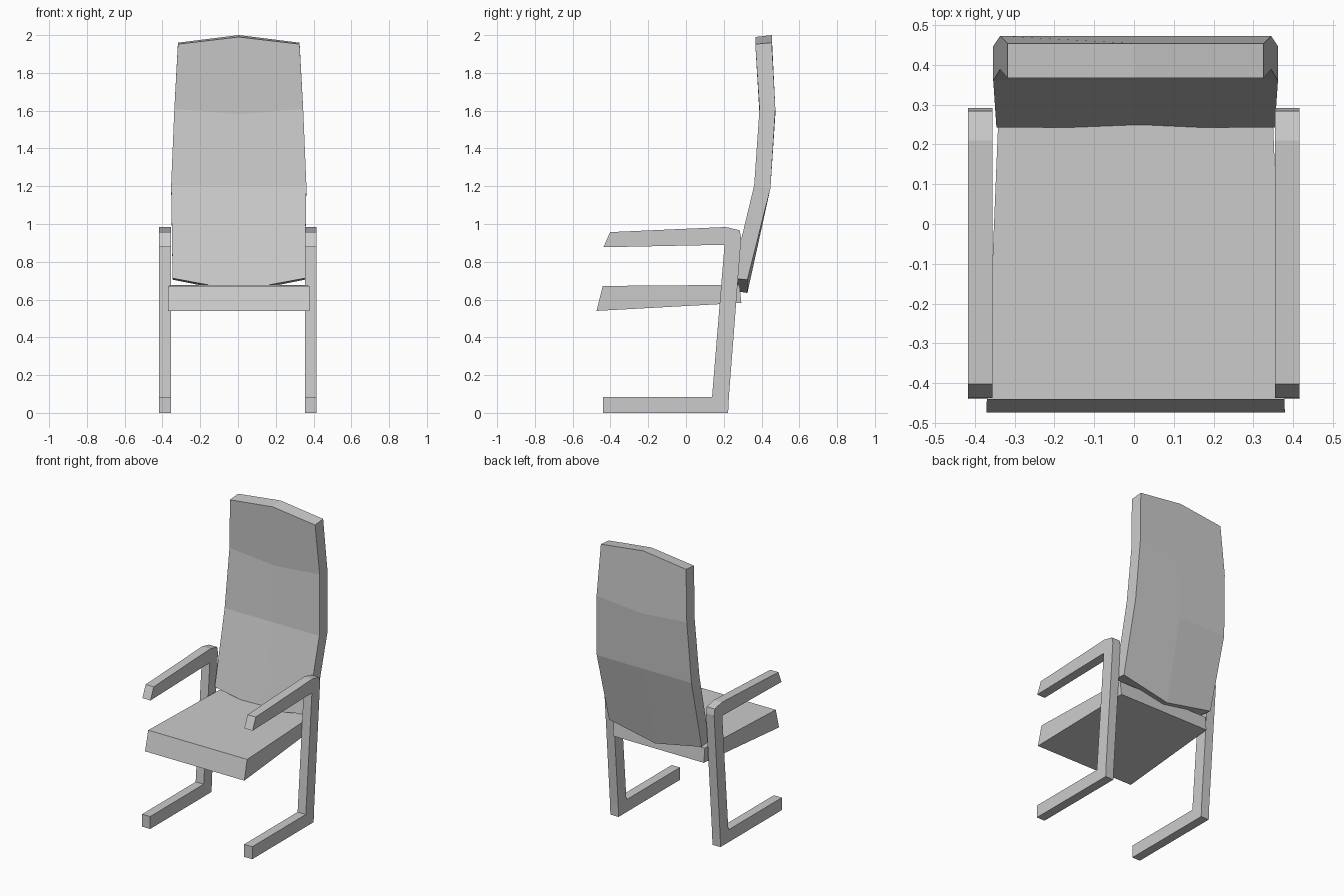
import bpy, bmesh

if "Cube" in bpy.data.objects:
    bpy.data.objects.remove(bpy.data.objects["Cube"])


def make_object(name, verts, faces):
    mesh = bpy.data.meshes.new(name)
    mesh.from_pydata(verts, [], faces)
    bm = bmesh.new()
    bm.from_mesh(mesh)
    bmesh.ops.recalc_face_normals(bm, faces=bm.faces)
    bm.to_mesh(mesh)
    bm.free()
    obj = bpy.data.objects.new(name, mesh)
    bpy.context.collection.objects.link(obj)
    return obj


def extrude_profile(name, profile, left, right):
    """Extrude a (y, z) outline across x; left/right give x for a given y."""
    n = len(profile)
    verts = [(left(y), y, z) for y, z in profile]
    verts += [(right(y), y, z) for y, z in profile]
    faces = [tuple(range(n)), tuple(range(n, 2 * n))]
    faces += [(i, (i + 1) % n, (i + 1) % n + n, i + n) for i in range(n)]
    return make_object(name, verts, faces)


# Side frames: floor runner, leaning post and armrest in one outline
frame = [(-0.44, 0), (0.223, 0), (0.227, 0.085), (0.292, 0.925), (0.284, 0.967),
         (0.21, 0.984), (-0.402, 0.957), (-0.437, 0.877), (0.204, 0.89),
         (0.138, 0.085), (-0.44, 0.085)]
for side, inner, outer in (("left", -0.356, -0.417), ("right", 0.354, 0.416)):
    extrude_profile(side + "_frame", frame, lambda y: inner, lambda y: outer)

# Seat: wedge that narrows slightly towards the back
CX = 0.004
half = lambda y: 0.356 - 0.041 * y
seat = [(-0.474, 0.54), (0.293, 0.582), (0.283, 0.678), (-0.441, 0.672)]
extrude_profile("seat", seat, lambda y: CX - half(y), lambda y: CX + half(y))

# Backrest: curved slab, rows of
# half width, front (y, edge z, centre z), back (y, edge z, centre z)
rows = [(0.350, (0.243, 0.713, 0.648), (0.325, 0.705, 0.635)),
        (0.358, (0.361, 1.205, 1.205), (0.447, 1.190, 1.190)),
        (0.341, (0.389, 1.610, 1.580), (0.473, 1.610, 1.580)),
        (0.322, (0.367, 1.952, 1.990), (0.454, 1.960, 2.000))]
verts = []
for w, front, back in rows:
    for y, z_edge, z_mid in (front, back):
        verts += [(CX - w, y, z_edge), (CX, y, z_mid), (CX + w, y, z_edge)]
idx = lambda row, layer, col: row * 6 + layer * 3 + col
faces = []
for r in range(3):
    for layer in (0, 1):
        for c in (0, 1):
            faces.append((idx(r, layer, c), idx(r, layer, c + 1),
                          idx(r + 1, layer, c + 1), idx(r + 1, layer, c)))
    for c in (0, 2):
        faces.append((idx(r, 0, c), idx(r, 1, c), idx(r + 1, 1, c), idx(r + 1, 0, c)))
for r in (0, 3):
    for c in (0, 1):
        faces.append((idx(r, 0, c), idx(r, 0, c + 1), idx(r, 1, c + 1), idx(r, 1, c)))
make_object("backrest", verts, faces)
